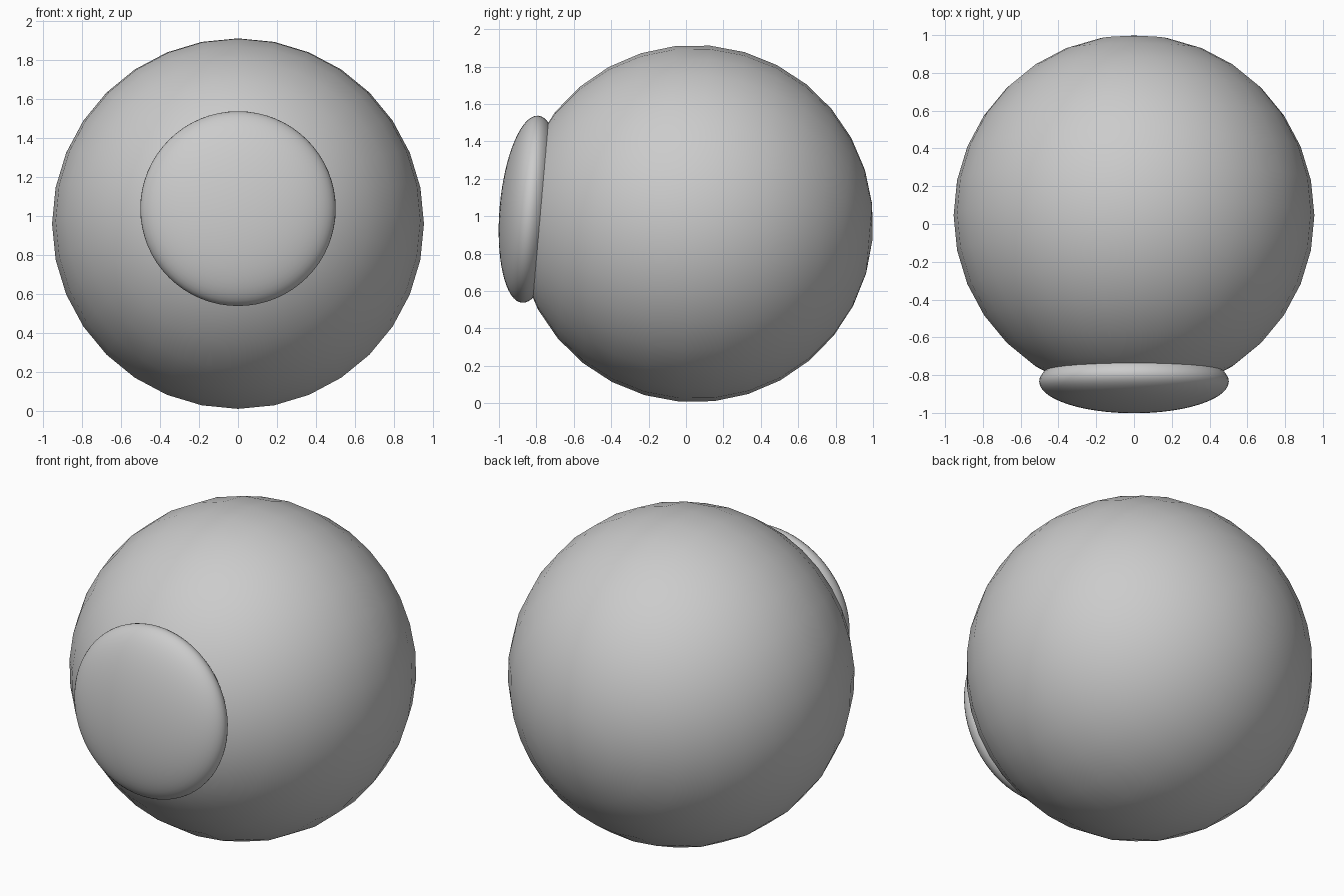
import bpy
from math import radians
from mathutils import Matrix, Vector

if "Cube" in bpy.data.objects:
    bpy.data.objects.remove(bpy.data.objects["Cube"])

TILT = radians(-5)
CENTRE = Vector((0, 0.046, 0.96))


def ball(name, segments, rings, radii, offset):
    """Smooth ellipsoid with its pole along the tilted front axis."""
    bpy.ops.mesh.primitive_uv_sphere_add(segments=segments, ring_count=rings, radius=1)
    ob = bpy.context.object
    ob.name = name
    turn = Matrix.Rotation(radians(90) + TILT, 4, 'X')  # local +z -> front, slightly up
    shape = Matrix.Translation((0, 0, offset)) @ Matrix.Diagonal((*radii, 1))
    ob.data.transform(Matrix.Translation(CENTRE) @ turn @ shape)
    for p in ob.data.polygons:
        p.use_smooth = True
    return ob


# Main ball
ball("eyeball", 32, 16, (0.955, 0.955, 0.955), 0)
# Flattened disc on the front
ball("pupil", 64, 32, (0.502, 0.502, 0.163), 0.883)
